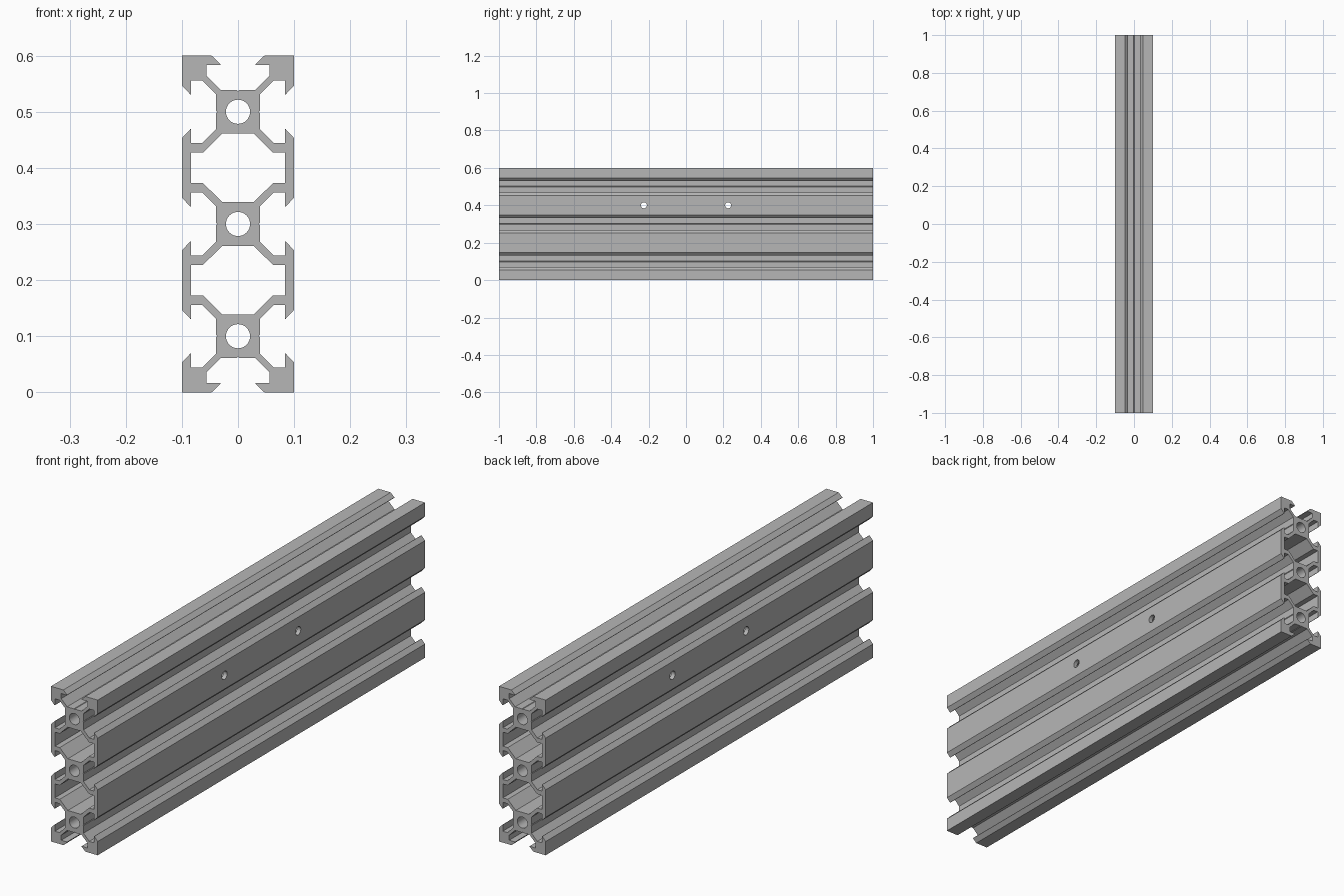
import bpy, bmesh
from math import sin, cos, pi, radians
from mathutils import Vector, Matrix

if "Cube" in bpy.data.objects:
    bpy.data.objects.remove(bpy.data.objects["Cube"])

CORES = (0.1, 0.3, 0.5)      # heights of the three bored cores
HALF_LENGTH = 1.0

aluminium = bpy.data.materials.new("grey_aluminium")
aluminium.use_nodes = True
GREY = (0.47, 0.47, 0.47, 1)
aluminium.diffuse_color = GREY
aluminium.node_tree.nodes["Principled BSDF"].inputs["Base Color"].default_value = GREY

# Half of one V-slot: (distance from core centre, offset along the face)
slot_half = [(.1, .047), (.085, .031), (.0835, .031), (.0835, .056),
             (.064, .056), (.039, .031), (.039, .002)]
groove = (.037, 0)           # tiny centre mark on the slot floor
slot = [(d, -h) for d, h in slot_half] + [groove] + [(d, h) for d, h in reversed(slot_half)]

# Right half of the outline, from bottom centre to top centre
right = [(h, CORES[0] - d) for d, h in reversed(slot_half)] + [(.1, 0)]
for c in CORES:
    right += [(d, c + h) for d, h in slot]
right += [(.1, .6)] + [(h, CORES[-1] + d) for d, h in slot_half]
outline = ([(0, CORES[0] - groove[0])] + right + [(0, CORES[-1] + groove[0])]
           + [(-x, z) for x, z in reversed(right)])
loops = [outline]

# Round bores through the cores
for c in CORES:
    loops.append([(.0215 * cos(2 * pi * i / 32), c + .0215 * sin(2 * pi * i / 32))
                  for i in range(32)])

# Closed cavities between neighbouring cores
quarter = [(.028, .061), (.0625, .027), (.0835, .027)]
for c in (.2, .4):
    side = [(x, c + z) for x, z in quarter] + [(x, c - z) for x, z in reversed(quarter)]
    loops.append(side + [(-x, z) for x, z in reversed(side)])

# Fill the cross-section and extrude it along the length
bm = bmesh.new()
for loop in loops:
    verts = [bm.verts.new((x, -HALF_LENGTH, z)) for x, z in loop]
    for a, b in zip(verts, verts[1:] + verts[:1]):
        bm.edges.new((a, b))
bmesh.ops.triangle_fill(bm, use_beauty=True, use_dissolve=False,
                        edges=bm.edges[:], normal=(0, -1, 0))
result = bmesh.ops.extrude_face_region(bm, geom=bm.faces[:], use_keep_orig=True)
moved = [g for g in result["geom"] if isinstance(g, bmesh.types.BMVert)]
bmesh.ops.translate(bm, verts=moved, vec=Vector((0, 2 * HALF_LENGTH, 0)))
bmesh.ops.recalc_face_normals(bm, faces=bm.faces[:])
mesh = bpy.data.meshes.new("slotted_rail")
bm.to_mesh(mesh)
bm.free()
mesh.materials.append(aluminium)
rail = bpy.data.objects.new("slotted_rail", mesh)
bpy.context.collection.objects.link(rail)

# Cross holes drilled through both upper side walls
bm = bmesh.new()
for y in (-.225, .225):
    bmesh.ops.create_cone(bm, cap_ends=True, segments=32, radius1=.016, radius2=.016, depth=.4,
                          matrix=Matrix.Translation((0, y, .4)) @ Matrix.Rotation(pi / 2, 4, "Y"))
drill_mesh = bpy.data.meshes.new("hole_cutter")
bm.to_mesh(drill_mesh)
bm.free()
drill_mesh.materials.append(aluminium)
drill = bpy.data.objects.new("hole_cutter", drill_mesh)
bpy.context.collection.objects.link(drill)
drill.hide_render = True

bpy.ops.object.select_all(action="DESELECT")
rail.select_set(True)
bpy.context.view_layer.objects.active = rail
cut = rail.modifiers.new("cross_holes", "BOOLEAN")
cut.operation = "DIFFERENCE"
cut.solver = "EXACT"
cut.object = drill
bpy.ops.object.modifier_apply(modifier=cut.name)
bpy.data.objects.remove(drill)
bpy.ops.object.shade_smooth_by_angle(angle=radians(30))
